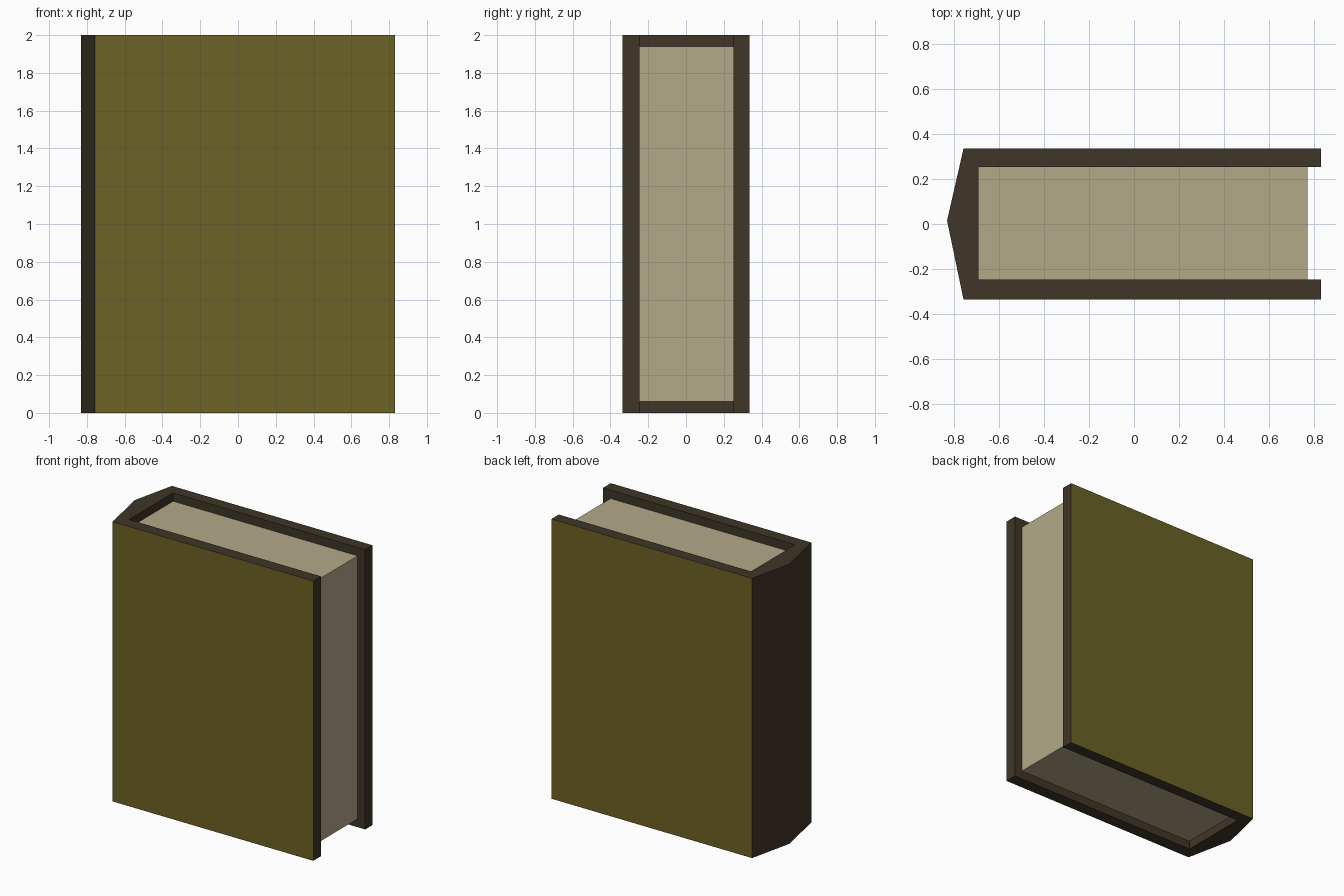
import bpy
import bmesh

if "Cube" in bpy.data.objects:
    bpy.data.objects.remove(bpy.data.objects["Cube"])


def material(name, rgb):
    m = bpy.data.materials.new(name)
    m.diffuse_color = (*rgb, 1.0)
    m.use_nodes = True
    m.node_tree.nodes["Principled BSDF"].inputs["Base Color"].default_value = m.diffuse_color
    return m


olive = material("olive_cloth", (0.150, 0.122, 0.018))
brown = material("dark_brown_board", (0.050, 0.037, 0.020))
paper = material("aged_paper", (0.455, 0.402, 0.250))


def extruded(name, outline, z0, z1, mats):
    """Extrude an xy outline from z0 to z1 into a closed solid."""
    bm = bmesh.new()
    base = bm.faces.new([bm.verts.new((x, y, z0)) for x, y in outline])
    top = bmesh.ops.extrude_face_region(bm, geom=[base], use_keep_orig=True)
    verts = [v for v in top["geom"] if isinstance(v, bmesh.types.BMVert)]
    bmesh.ops.translate(bm, vec=(0, 0, z1 - z0), verts=verts)
    bmesh.ops.recalc_face_normals(bm, faces=bm.faces[:])
    mesh = bpy.data.meshes.new(name)
    bm.to_mesh(mesh)
    bm.free()
    for m in mats:
        mesh.materials.append(m)
    obj = bpy.data.objects.new(name, mesh)
    bpy.context.collection.objects.link(obj)
    return obj


# Cover: two boards joined by a pointed spine, as one U-shaped profile
W = 0.335
cover = extruded("cover", [
    (0.83, -W), (0.83, -0.247), (-0.69, -0.247), (-0.69, 0.252),
    (0.83, 0.252), (0.83, W), (-0.757, W), (-0.83, 0.015), (-0.757, -W),
], 0.0, 2.0, [brown, olive])

# Outer faces of both boards are olive
for f in cover.data.polygons:
    if abs(f.normal.y) > 0.9 and abs(f.center.y) > W - 0.01:
        f.material_index = 1

# Page block, recessed on three sides
extruded("pages", [(-0.69, -0.247), (0.77, -0.247), (0.77, 0.252), (-0.69, 0.252)],
         0.06, 1.94, [paper])
